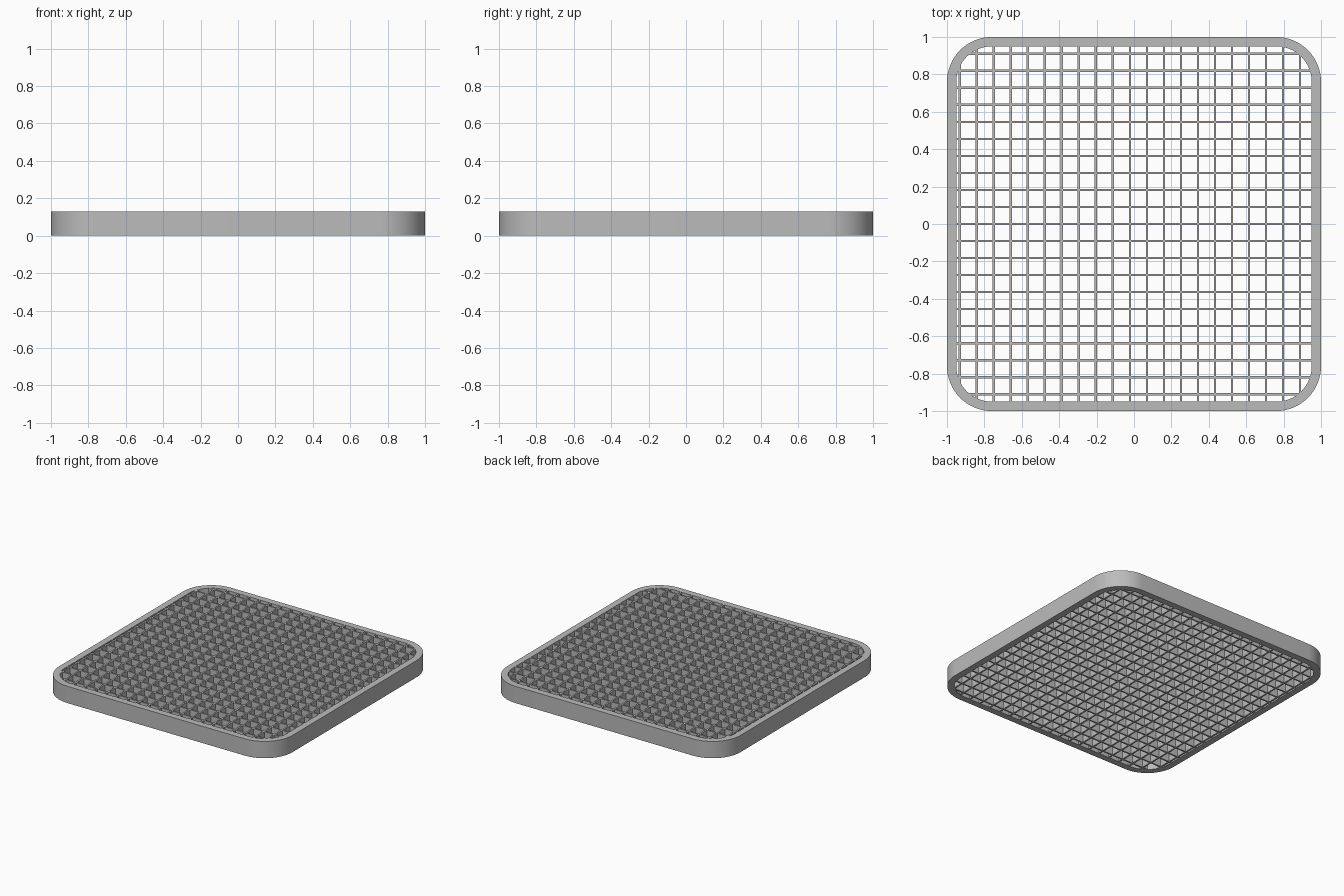
import bpy, bmesh, math
from mathutils import Matrix, Vector

if "Cube" in bpy.data.objects:
    bpy.data.objects.remove(bpy.data.objects["Cube"], do_unlink=True)

HEIGHT = 0.13
RIM = 0.05        # rim wall thickness
RADIUS = 0.24     # outer corner radius
CORE = 1 - RADIUS # where the corner arcs begin
PITCH = 0.091
BAR = 0.012
COUNT = 21
STEPS = 16

grey = bpy.data.materials.new("light_grey")
grey.use_nodes = True
grey.diffuse_color = (0.5, 0.5, 0.5, 1)
grey.node_tree.nodes["Principled BSDF"].inputs["Base Color"].default_value = (0.5, 0.5, 0.5, 1)


def finish(name, bm):
    bmesh.ops.recalc_face_normals(bm, faces=bm.faces)
    mesh = bpy.data.meshes.new(name)
    bm.to_mesh(mesh)
    bm.free()
    mesh.materials.append(grey)
    obj = bpy.data.objects.new(name, mesh)
    bpy.context.collection.objects.link(obj)
    return obj


def rounded_loop(bm, radius, z):
    """Rounded square whose corner arcs share the same centres."""
    verts = []
    for q in range(4):
        mid = math.radians(45 + 90 * q)
        cx = math.copysign(CORE, math.cos(mid))
        cy = math.copysign(CORE, math.sin(mid))
        for i in range(STEPS + 1):
            a = math.radians(90) * (q + i / STEPS)
            verts.append(bm.verts.new((cx + radius * math.cos(a), cy + radius * math.sin(a), z)))
    return verts


def half_length(offset):
    """Reach of a bar, ending in the middle of the rim."""
    r = RADIUS - RIM / 2
    d = max(0, abs(offset) - CORE)
    return CORE + math.sqrt(max(0, r * r - d * d))


# Rim: four rounded loops bridged into a ring
bm = bmesh.new()
loops = [rounded_loop(bm, RADIUS, 0), rounded_loop(bm, RADIUS, HEIGHT),
         rounded_loop(bm, RADIUS - RIM, HEIGHT), rounded_loop(bm, RADIUS - RIM, 0)]
for k in range(4):
    a, b = loops[k], loops[(k + 1) % 4]
    for i in range(len(a)):
        j = (i + 1) % len(a)
        bm.faces.new((a[i], a[j], b[j], b[i]))
rim = finish("rim", bm)
bpy.context.view_layer.objects.active = rim
rim.select_set(True)
bpy.ops.object.shade_smooth_by_angle(angle=math.radians(30))


# Grid: upright bars in both directions
def bars(name, start, along_x):
    bm = bmesh.new()
    for i in range(COUNT):
        c = start + i * PITCH
        length = 2 * half_length(c)
        size = (length, BAR, HEIGHT - 0.001) if along_x else (BAR, length, HEIGHT - 0.001)
        place = Vector((0, c, HEIGHT / 2)) if along_x else Vector((c, 0, HEIGHT / 2))
        bmesh.ops.create_cube(bm, size=1, matrix=Matrix.Translation(place) @ Matrix.Diagonal((*size, 1)))
    finish(name, bm)


bars("cross_bars", -0.91, True)
bars("long_bars", -0.932, False)
